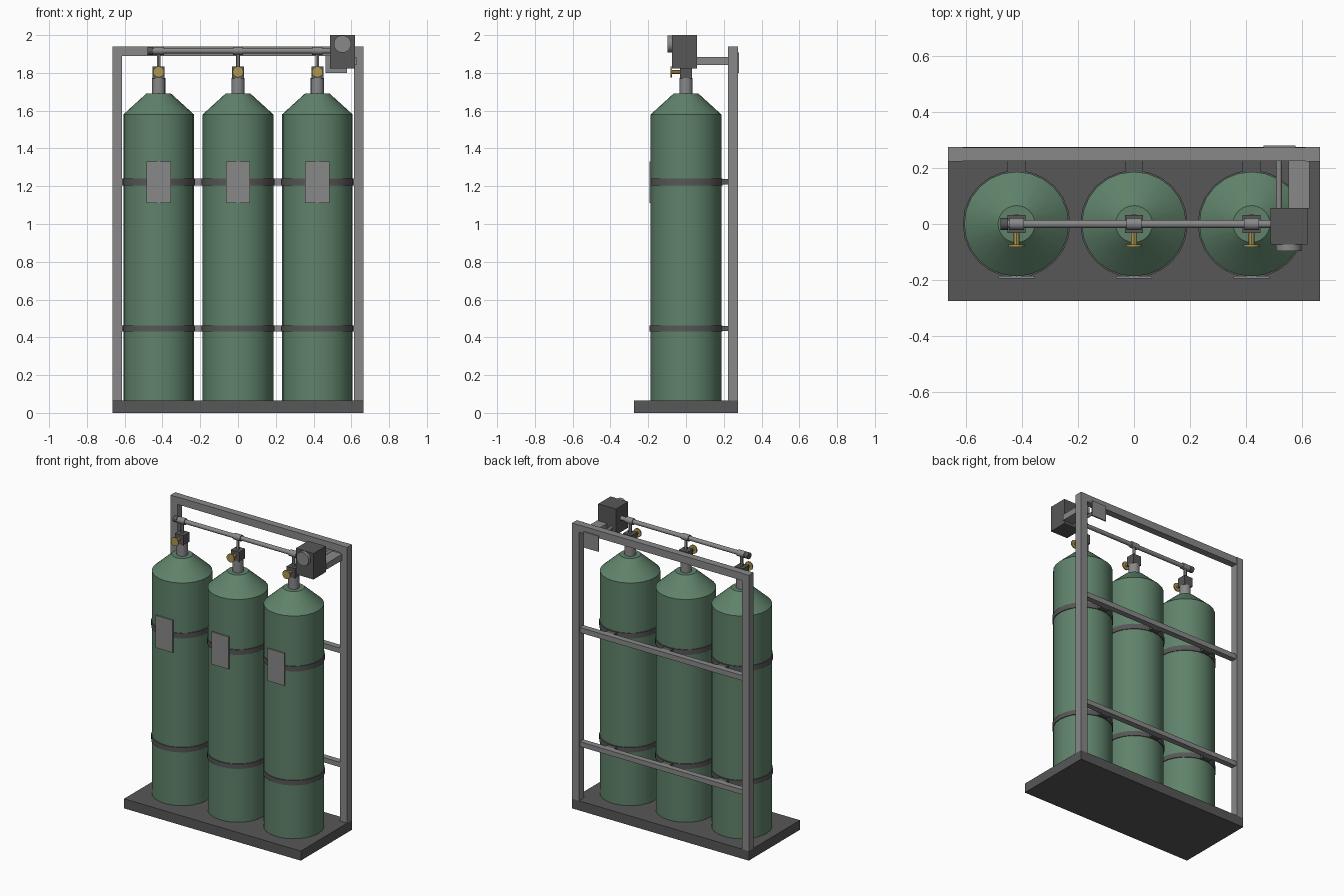
import bpy, bmesh, math
from mathutils import Matrix, Vector

if "Cube" in bpy.data.objects:
    bpy.data.objects.remove(bpy.data.objects["Cube"])


def material(name, rgb):
    m = bpy.data.materials.new(name)
    m.diffuse_color = (*rgb, 1)
    m.use_nodes = True
    m.node_tree.nodes["Principled BSDF"].inputs["Base Color"].default_value = m.diffuse_color
    return m


GREEN = material("cylinder green", (0.115, 0.225, 0.145))
DARK = material("dark grey", (0.095, 0.095, 0.095))
STEEL = material("frame grey", (0.25, 0.25, 0.25))
PIPE = material("pipe grey", (0.25, 0.25, 0.25))
BRASS = material("brass", (0.42, 0.31, 0.08))


def finish(bm, name, mat, smooth=False):
    bmesh.ops.recalc_face_normals(bm, faces=bm.faces)
    me = bpy.data.meshes.new(name)
    bm.to_mesh(me)
    bm.free()
    me.materials.append(mat)
    ob = bpy.data.objects.new(name, me)
    bpy.context.collection.objects.link(ob)
    if smooth:
        bpy.ops.object.select_all(action='DESELECT')
        ob.select_set(True)
        bpy.context.view_layer.objects.active = ob
        bpy.ops.object.shade_smooth_by_angle(angle=math.radians(30))
    return ob


def box(name, mat, x, y, z):
    """Box from (min, max) ranges."""
    bm = bmesh.new()
    bmesh.ops.create_cube(bm, size=1)
    for v in bm.verts:
        v.co = [r[0] + (c + 0.5) * (r[1] - r[0]) for c, r in zip(v.co, (x, y, z))]
    return finish(bm, name, mat)


def rod(name, mat, a, b, r, sides=16):
    """Cylinder from point a to point b."""
    a, b = Vector(a), Vector(b)
    d = b - a
    bm = bmesh.new()
    m = Matrix.Translation((a + b) / 2) @ d.to_track_quat('Z', 'Y').to_matrix().to_4x4()
    bmesh.ops.create_cone(bm, cap_ends=True, segments=sides, radius1=r, radius2=r,
                          depth=d.length, matrix=m)
    return finish(bm, name, mat, True)


def lathe(name, mat, cx, profile, sides=24):
    """Closed solid of revolution about a vertical axis at x = cx."""
    bm = bmesh.new()
    rings = [[bm.verts.new((cx + r * math.cos(2 * math.pi * i / sides),
                            r * math.sin(2 * math.pi * i / sides), z))
              for i in range(sides)] for r, z in profile]
    for lo, hi in zip(rings, rings[1:]):
        for i in range(sides):
            j = (i + 1) % sides
            bm.faces.new((lo[i], lo[j], hi[j], hi[i]))
    bm.faces.new(rings[0])
    bm.faces.new(rings[-1])
    return finish(bm, name, mat, True)


STRAPS = [(0.43, 0.463), (1.205, 1.24)]
PIPE_Z = 1.917

# Base and rear frame
box("base", DARK, (-0.665, 0.665), (-0.275, 0.275), (0, 0.065))
for s in (-1, 1):
    box("post", STEEL, sorted((s * 0.613, s * 0.665)), (0.223, 0.275), (0.065, 1.94))
box("top_beam", STEEL, (-0.613, 0.613), (0.225, 0.273), (1.89, 1.94))
for z in STRAPS:
    box("rail", STEEL, (-0.613, 0.613), (0.225, 0.265), z)

# Gas cylinders with their straps, labels and valves
for cx in (-0.42, 0, 0.42):
    lathe("gas_cylinder", GREEN, cx, [(0.187, 0.065), (0.187, 1.58), (0.066, 1.69)])
    for z0, z1 in STRAPS:
        lathe("strap", DARK, cx, [(0.192, z0), (0.192, z1)])
        box("strap_tab", DARK, (cx - 0.032, cx + 0.032), (0.18, 0.226), (z0 + 0.003, z1 - 0.003))
    box("label_plate", STEEL, (cx - 0.064, cx + 0.064), (-0.194, -0.185), (1.11, 1.33))
    rod("neck", PIPE, (cx, 0, 1.685), (cx, 0, 1.772), 0.035)
    box("valve_block", DARK, (cx - 0.032, cx + 0.032), (-0.032, 0.032), (1.77, 1.835))
    rod("valve_stem", BRASS, (cx, -0.03, 1.805), (cx, -0.076, 1.805), 0.01, 12)
    rod("valve_wheel", BRASS, (cx, -0.074, 1.805), (cx, -0.082, 1.805), 0.029)
    rod("riser", PIPE, (cx, 0, 1.83), (cx, 0, PIPE_Z), 0.01, 12)
    rod("tee", PIPE, (cx - 0.027, 0, PIPE_Z), (cx + 0.027, 0, PIPE_Z), 0.021)

# Manifold pipe and end cap
rod("manifold_pipe", PIPE, (-0.46, 0, PIPE_Z), (0.5, 0, PIPE_Z), 0.0145)
rod("pipe_cap", DARK, (-0.478, 0, PIPE_Z), (-0.45, 0, PIPE_Z), 0.021)

# Regulator box, gauge and its support
box("regulator_box", DARK, (0.487, 0.62), (-0.074, 0.058), (1.823, 2.0))
rod("gauge", STEEL, (0.553, -0.07, 1.953), (0.553, -0.097, 1.953), 0.046, 24)
box("support_arm", STEEL, (0.553, 0.628), (0.055, 0.226), (1.843, 1.885))
rod("outlet_pipe", PIPE, (0.518, 0.055, 1.865), (0.518, 0.272, 1.865), 0.011, 12)
box("outlet_plate", STEEL, (0.463, 0.577), (0.271, 0.28), (1.80, 1.907))
